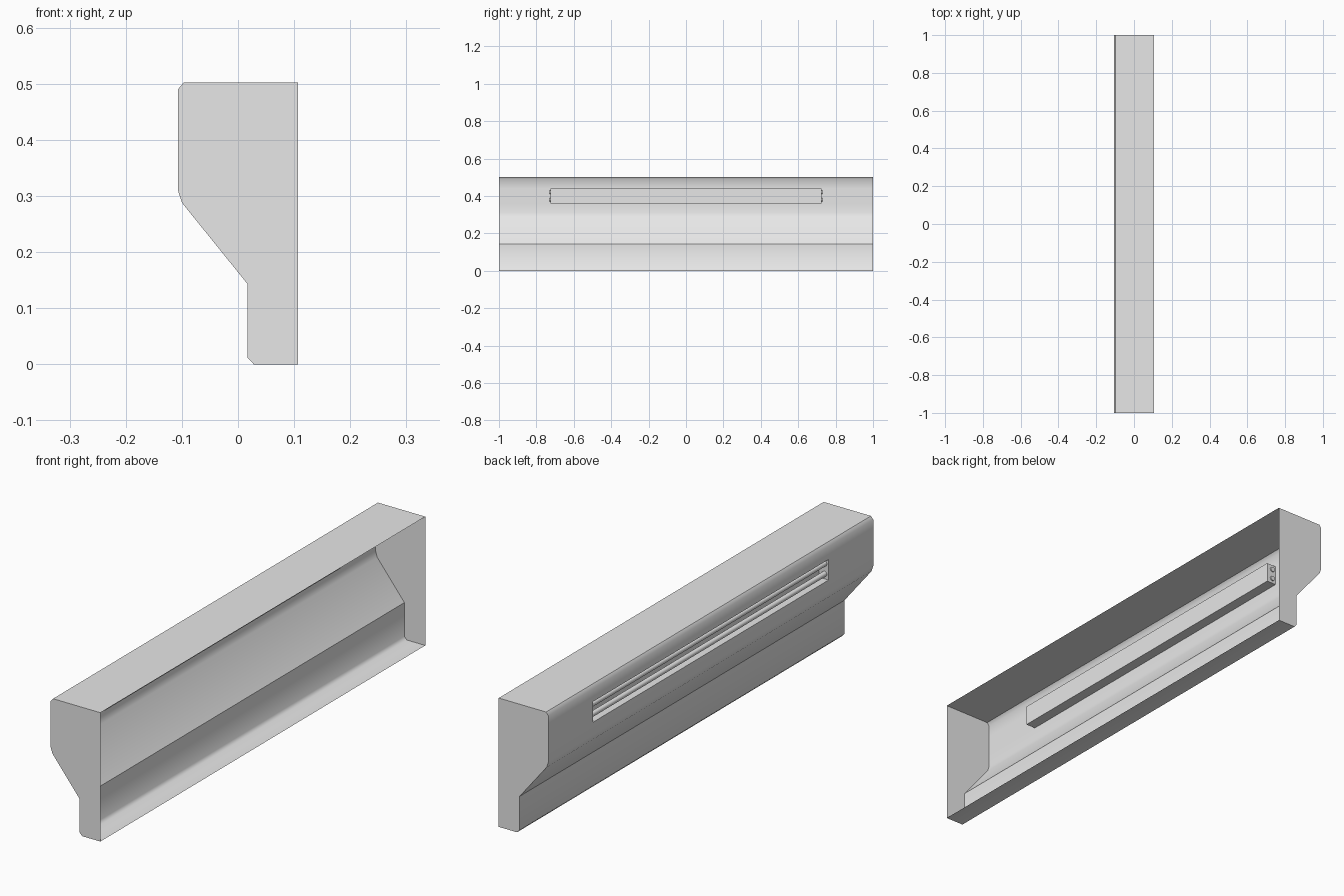
import bpy, bmesh, math

cube = bpy.data.objects.get("Cube")
if cube:
    bpy.data.objects.remove(cube)

# Single grey finish
GREY = (0.8, 0.8, 0.8, 1)
mat = bpy.data.materials.new("light_grey")
mat.use_nodes = True
mat.diffuse_color = GREY
mat.node_tree.nodes["Principled BSDF"].inputs["Base Color"].default_value = GREY

SLOT_Z = (0.36, 0.44)     # slot opening height range
SLOT_Y = 0.725            # slot half length
SLOT_DEPTH = 0.042


def add_object(name, bm, angle):
    mesh = bpy.data.meshes.new(name)
    bm.to_mesh(mesh)
    bm.free()
    mesh.materials.append(mat)
    ob = bpy.data.objects.new(name, mesh)
    bpy.context.collection.objects.link(ob)
    bpy.ops.object.select_all(action='DESELECT')
    ob.select_set(True)
    bpy.context.view_layer.objects.active = ob
    bpy.ops.object.shade_smooth_by_angle(angle=math.radians(angle))
    return ob


# Open-backed housing: bevelled profile swept along y, closed by two end caps
profile = [(0.107, 0), (0.028, 0), (0.017, 0.012), (0.017, 0.143),
           (-0.100, 0.288), (-0.107, 0.31), (-0.107, SLOT_Z[0]),
           (-0.107, SLOT_Z[1]), (-0.107, 0.49), (-0.097, 0.502), (0.107, 0.502)]
bm = bmesh.new()
rows = [[bm.verts.new((x, y, z)) for x, z in profile]
        for y in (-1, -SLOT_Y, SLOT_Y, 1)]
for a, b in zip(rows, rows[1:]):
    for i in range(len(profile) - 1):
        bm.faces.new((a[i], a[i + 1], b[i + 1], b[i]))
bm.faces.new(rows[0])
bm.faces.new(rows[-1])
bmesh.ops.recalc_face_normals(bm, faces=bm.faces[:])

# Crisp crease where the slope meets the lower wall
for e in bm.edges:
    if all(abs(v.co.z - 0.143) < 0.001 for v in e.verts):
        e.smooth = False

# Slot pushed inward from the upper wall
slot = [f for f in bm.faces
        if abs(f.calc_center_median().z - sum(SLOT_Z) / 2) < 0.001
        and abs(f.calc_center_median().y) < 0.001]
pushed = bmesh.ops.extrude_discrete_faces(bm, faces=slot)["faces"]
bmesh.ops.translate(bm, verts=pushed[0].verts[:], vec=(SLOT_DEPTH, 0, 0))
add_object("housing", bm, 50)

# Two round rails along the slot, poking slightly through its ends
for name, z in (("upper_rail", 0.42), ("lower_rail", 0.38)):
    bm = bmesh.new()
    bmesh.ops.create_cone(bm, cap_ends=True, segments=16, radius1=0.01,
                          radius2=0.01, depth=2 * SLOT_Y + 0.01)
    rail = add_object(name, bm, 40)
    rail.rotation_euler.x = math.pi / 2
    rail.location = (-0.09, 0, z)
